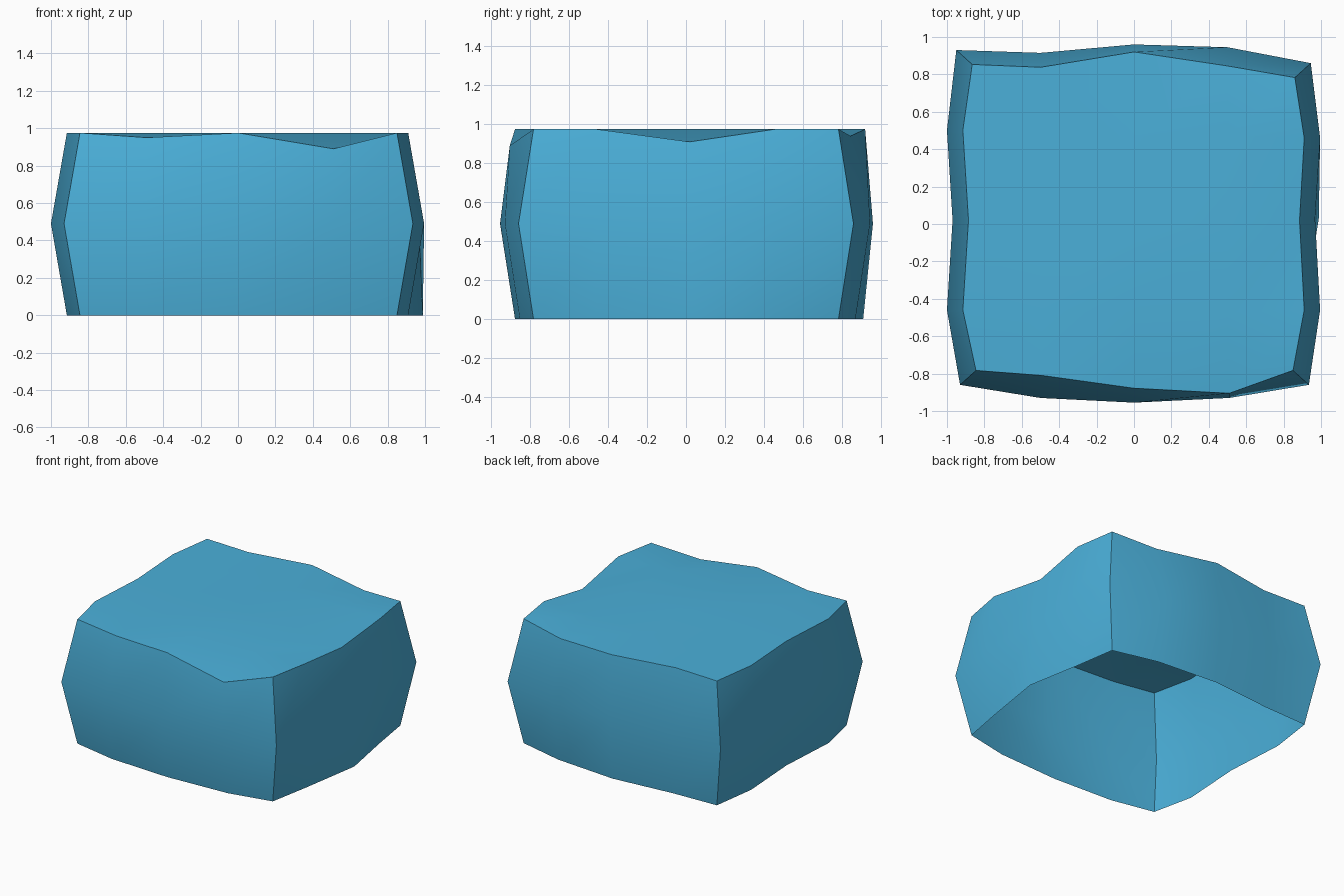
import bpy
import bmesh
import math

if "Cube" in bpy.data.objects:
    bpy.data.objects.remove(bpy.data.objects["Cube"])

TOP = 0.975
N = 4                                   # segments along each side

# Widest outline at half height, counter-clockwise from the front left corner
waist = [(-0.93, -0.86), (-0.50, -0.93), (0.0, -0.955), (0.51, -0.93),
         (0.935, -0.86), (0.995, -0.46), (0.968, 0.03), (0.995, 0.46),
         (0.945, 0.86), (0.50, 0.945), (0.0, 0.96), (-0.50, 0.915),
         (-0.95, 0.93), (-1.0, 0.50), (-0.97, 0.02), (-1.0, -0.46)]

# Dents and bumps that break the regular taper: index -> position
top_dents = {1: (-0.49, -0.81, 0.95), 3: (0.51, -0.905, 0.89),
             6: (0.885, 0.02, 0.91), 9: (0.50, 0.845, 0.94),
             10: (0.0, 0.92, TOP)}
bottom_bumps = {6: (0.988, 0.03, 0.0), 9: (0.50, 0.87, 0.0),
                10: (0.0, 0.91, 0.0), 11: (-0.50, 0.865, 0.0)}


def tapered_ring(z, special):
    """Waist outline pulled in on the side (or both sides, at corners) it faces."""
    ring = []
    for i, (x, y) in enumerate(waist):
        px = x - math.copysign(0.085, x) if abs(x) > 0.7 else x
        py = y - math.copysign(0.077, y) if abs(y) > 0.7 else y
        ring.append(special.get(i, (px, py, z)))
    return ring


bm = bmesh.new()
rings = [[bm.verts.new(p) for p in ring] for ring in (
    tapered_ring(0.0, bottom_bumps),
    [(x, y, 0.49) for x, y in waist],
    tapered_ring(TOP, top_dents))]

# Side walls, open at the bottom
count = len(waist)
for low, high in zip(rings, rings[1:]):
    for i in range(count):
        j = (i + 1) % count
        bm.faces.new((low[i], low[j], high[j], high[i]))

# Top panel: a grid inside the upper outline
rim = rings[-1]
grid = {}
for k in range(N):
    grid[k, 0] = rim[k]
    grid[N, k] = rim[N + k]
    grid[N - k, N] = rim[2 * N + k]
    grid[0, N - k] = rim[3 * N + k]
for i in range(1, N):
    for j in range(1, N):
        grid[i, j] = bm.verts.new(((i - 2) * 0.5, (j - 2) * 0.47, TOP))
for i in range(N):
    for j in range(N):
        bm.faces.new((grid[i, j], grid[i + 1, j],
                      grid[i + 1, j + 1], grid[i, j + 1]))

mesh = bpy.data.meshes.new("lumpy_block")
bm.to_mesh(mesh)
bm.free()

blue = bpy.data.materials.new("sky blue")
blue.diffuse_color = (0.070, 0.434, 0.70, 1.0)
blue.use_nodes = True
blue.node_tree.nodes["Principled BSDF"].inputs["Base Color"].default_value = blue.diffuse_color
mesh.materials.append(blue)

block = bpy.data.objects.new("lumpy_block", mesh)
bpy.context.collection.objects.link(block)

# Smooth panels with crisp corners
bpy.context.view_layer.objects.active = block
block.select_set(True)
bpy.ops.object.shade_smooth_by_angle(angle=math.radians(45))
